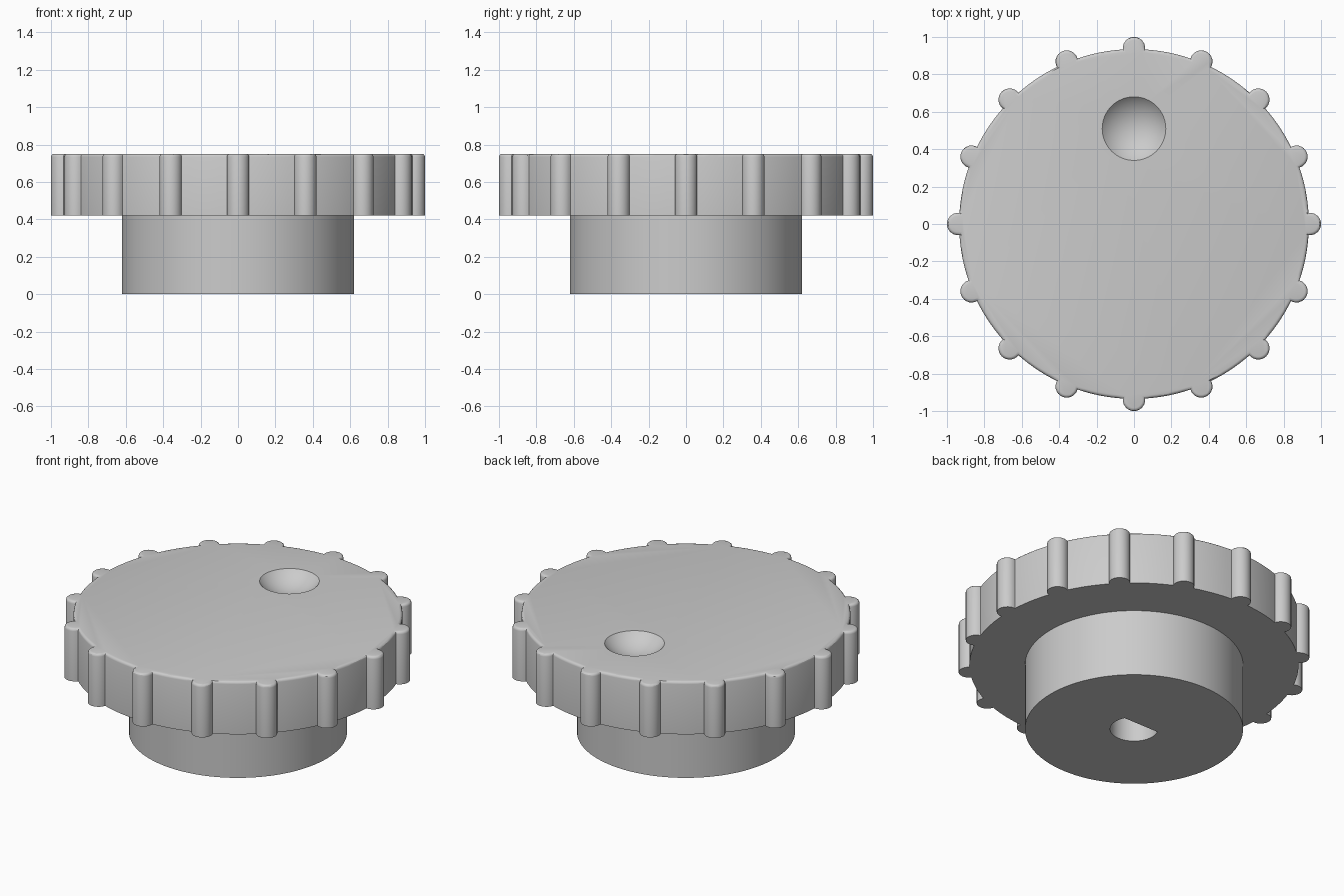
import bpy
import bmesh
from math import sin, cos, pi, acos, asin, sqrt

cube = bpy.data.objects.get("Cube")
if cube:
    bpy.data.objects.remove(cube, do_unlink=True)

RIBS = 16
DISC_R, RIB_R, RIB_DIST = 0.935, 0.06, 0.94
HUB_TOP, TOP = 0.42, 0.75

grey = bpy.data.materials.new("light grey plastic")
grey.use_nodes = True
colour = (0.6, 0.6, 0.6, 1)
grey.diffuse_color = colour
grey.node_tree.nodes["Principled BSDF"].inputs["Base Color"].default_value = colour


def arc(radius, start, end, steps, cx=0.0, cy=0.0):
    """Points along a circular arc, both ends included."""
    angles = [start + (end - start) * i / steps for i in range(steps + 1)]
    return [(cx + radius * cos(a), cy + radius * sin(a)) for a in angles]


def prism(name, outline, z0, z1, bevel=0.0):
    """Extrude an outline upward and optionally round its top rim."""
    bm = bmesh.new()
    base = bm.faces.new([bm.verts.new((x, y, z0)) for x, y in outline])
    top = bmesh.ops.extrude_face_region(bm, geom=[base], use_keep_orig=True)
    for v in (g for g in top["geom"] if isinstance(g, bmesh.types.BMVert)):
        v.co.z = z1
    bmesh.ops.recalc_face_normals(bm, faces=bm.faces)
    if bevel:
        rim = [e for e in bm.edges if all(v.co.z > z1 - 1e-4 for v in e.verts)]
        bmesh.ops.bevel(bm, geom=rim, offset=bevel, segments=3,
                        profile=0.5, affect='EDGES')
    mesh = bpy.data.meshes.new(name)
    bm.to_mesh(mesh)
    bm.free()
    mesh.materials.append(grey)
    obj = bpy.data.objects.new(name, mesh)
    bpy.context.collection.objects.link(obj)
    return obj


def activate(obj):
    bpy.ops.object.select_all(action='DESELECT')
    obj.select_set(True)
    bpy.context.view_layer.objects.active = obj


def cut(obj, cutter):
    """Subtract the cutter, then discard it."""
    cutter.hide_render = True
    mod = obj.modifiers.new("cut", 'BOOLEAN')
    mod.operation = 'DIFFERENCE'
    mod.solver = 'EXACT'
    mod.object = cutter
    activate(obj)
    bpy.ops.object.modifier_apply(modifier=mod.name)
    bpy.data.objects.remove(cutter, do_unlink=True)


# Grip disc: circle with a round rib at regular steps
along = (DISC_R**2 - RIB_R**2 + RIB_DIST**2) / (2 * RIB_DIST)
half = acos(along / DISC_R)
side = sqrt(DISC_R**2 - along**2)
sweep = pi / 2 + asin((RIB_DIST - along) / RIB_R)
step = 2 * pi / RIBS
outline = []
for i in range(RIBS):
    a = i * step
    outline += arc(RIB_R, a - sweep, a + sweep, 14, RIB_DIST * cos(a), RIB_DIST * sin(a))
    outline += arc(DISC_R, a + half, a + step - half, 7)[1:-1]
grip = prism("grip_disc", outline, HUB_TOP, TOP, bevel=0.016)

# Finger dimple: shallow spherical hollow in the top
rim, depth = 0.17, 0.075
ball = (rim**2 + depth**2) / (2 * depth)
bpy.ops.mesh.primitive_uv_sphere_add(segments=64, ring_count=64, radius=ball,
                                     location=(0, 0.51, TOP - depth + ball))
dimple = bpy.context.object
dimple.name = "dimple_cutter"
dimple.data.materials.append(grey)
cut(grip, dimple)

# Hub with a D-shaped shaft hole
hub = prism("hub", arc(0.62, 0, 2 * pi, 96)[:-1], 0, HUB_TOP)
flat = asin(0.062 / 0.136)
hole = prism("shaft_hole_cutter", arc(0.136, pi - flat, 2 * pi + flat, 40), -0.1, HUB_TOP + 0.1)
cut(hub, hole)

for obj in (grip, hub):
    activate(obj)
    bpy.ops.object.shade_smooth_by_angle(angle=pi / 6)
